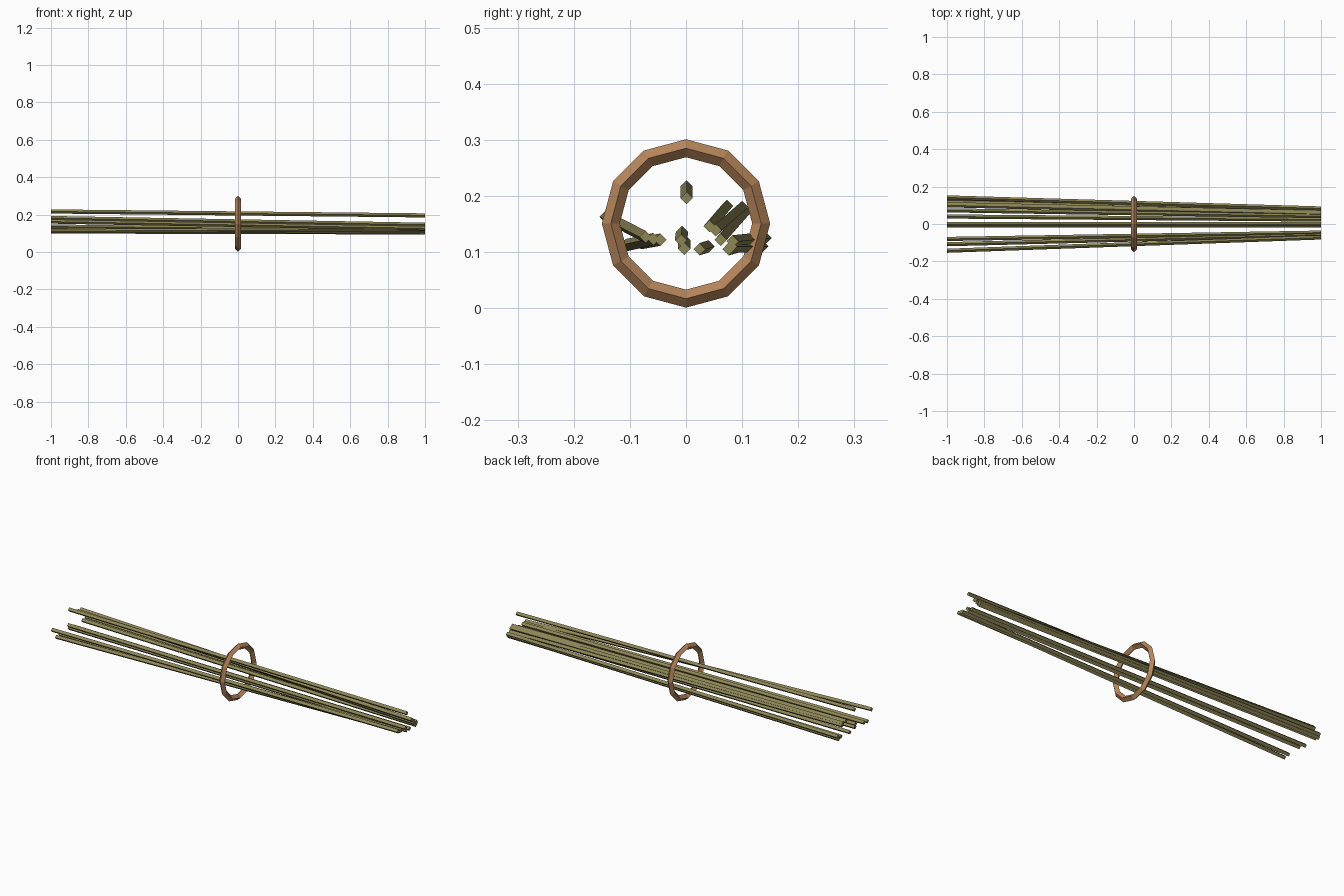
import bpy, math
from mathutils import Vector

if "Cube" in bpy.data.objects:
    bpy.data.objects.remove(bpy.data.objects["Cube"])


def material(name, rgb):
    m = bpy.data.materials.new(name)
    m.diffuse_color = (*rgb, 1)
    m.use_nodes = True
    m.node_tree.nodes["Principled BSDF"].inputs["Base Color"].default_value = m.diffuse_color
    return m


olive = material("olive_stalk", (0.27, 0.24, 0.095))
copper = material("copper_brown", (0.48, 0.24, 0.105))

# Binding ring: twelve segments with a diamond cross-section
bpy.ops.mesh.primitive_torus_add(
    major_segments=12, minor_segments=4, major_radius=0.134, minor_radius=0.016,
    location=(0, 0, 0.151), rotation=(0, math.pi / 2, 0))
ring = bpy.context.object
ring.name = "binding_ring"
ring.data.materials.append(copper)

# Stalks: (y, z) at the narrow end, then (y, z) at the spread end
stalks = [
    (0.001, 0.196, 0.001, 0.217),
    (-0.046, 0.122, -0.080, 0.116),
    (-0.058, 0.123, -0.108, 0.112),
    (-0.072, 0.127, -0.143, 0.163),
    (-0.009, 0.121, -0.007, 0.136),
    (-0.003, 0.106, -0.003, 0.121),
    (0.024, 0.105, 0.040, 0.110),
    (0.042, 0.146, 0.073, 0.182),
    (0.053, 0.139, 0.100, 0.180),
    (0.062, 0.122, 0.106, 0.172),
    (0.076, 0.105, 0.115, 0.116),
    (0.083, 0.119, 0.142, 0.125),
    (0.080, 0.110, 0.136, 0.110),
]
for y0, z0, y1, z1 in stalks:
    a, b = Vector((1, y0, z0)), Vector((-1, y1, z1))
    d = b - a
    bpy.ops.mesh.primitive_cylinder_add(
        vertices=4, radius=0.011, depth=d.length, location=(a + b) / 2)
    stalk = bpy.context.object
    stalk.name = "stalk"
    stalk.rotation_euler = d.to_track_quat('Z', 'Y').to_euler()
    stalk.data.materials.append(olive)
